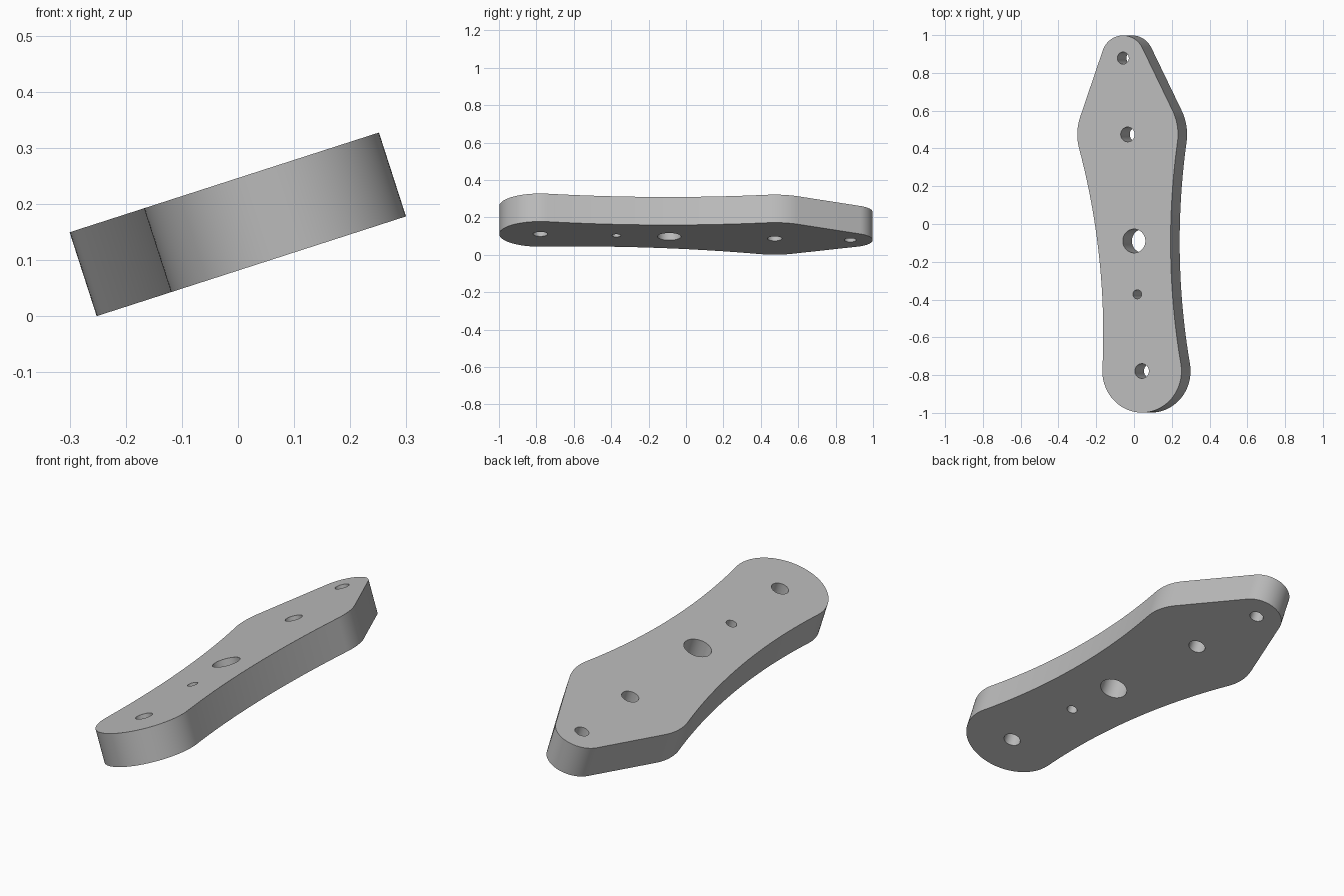
import bpy, bmesh
from math import sin, cos, asin, atan2, sqrt, pi, radians
from mathutils import Matrix

cube = bpy.data.objects.get("Cube")
if cube:
    bpy.data.objects.remove(cube, do_unlink=True)

THICK = 0.157
TILT, TWIST = radians(-17.87), radians(3.62)

# Circles along the plate axis: (position, radius)
tip, bulge, foot = (0.88, 0.12), (0.475, 0.28), (-0.78, 0.22)
holes = [(0.88, 0.032), (0.475, 0.039), (-0.09, 0.063), (-0.373, 0.024), (-0.78, 0.039)]
WAIST_R = 3.66


def arc(cx, cy, r, a0, a1, n):
    return [(cx + r * cos(a0 + (a1 - a0) * i / n),
             cy + r * sin(a0 + (a1 - a0) * i / n)) for i in range(n + 1)]


def half_outline():
    """Right half: tip arc, straight flank, bulge arc, hollow waist, foot arc."""
    flank = asin((bulge[1] - tip[1]) / (tip[0] - bulge[0]))
    # Centre of the waist arc, tangent to the bulge and foot circles
    ra, rb = WAIST_R + bulge[1], WAIST_R + foot[1]
    span = bulge[0] - foot[0]
    a = (span ** 2 + ra ** 2 - rb ** 2) / (2 * span)
    cx, cy = sqrt(ra ** 2 - a ** 2), bulge[0] - a
    low = atan2(cy - bulge[0], cx)
    high = atan2(cy - foot[0], cx)
    pts = arc(0, *tip, pi / 2, flank, 16)
    pts += arc(0, *bulge, flank, low, 12)
    pts += arc(cx, cy, WAIST_R, pi + low, pi + high, 32)[1:-1]
    pts += arc(0, *foot, high, -pi / 2, 28)
    return pts


def add_loop(bm, pts):
    vs = [bm.verts.new((x, y, -THICK / 2)) for x, y in pts]
    return [bm.edges.new((v, vs[i - 1])) for i, v in enumerate(vs)]


# Plate profile with holes, filled and extruded
right = half_outline()
left = [(-x, y) for x, y in reversed(right[1:-1])]
bm = bmesh.new()
edges = add_loop(bm, right + left)
for pos, r in holes:
    edges += add_loop(bm, arc(0, pos, r, 0, 2 * pi, 40)[:-1])
bmesh.ops.triangle_fill(bm, use_beauty=True, use_dissolve=False, edges=edges)
res = bmesh.ops.extrude_face_region(bm, geom=bm.faces[:], use_keep_orig=True)
top = [g for g in res["geom"] if isinstance(g, bmesh.types.BMVert)]
bmesh.ops.translate(bm, verts=top, vec=(0, 0, THICK))
bmesh.ops.recalc_face_normals(bm, faces=bm.faces[:])

# Turn in its own plane, then tilt
bm.transform(Matrix.Translation((0, 0, 0.164)) @ Matrix.Rotation(TILT, 4, "Y")
             @ Matrix.Translation((0.02, 0, 0)) @ Matrix.Rotation(TWIST, 4, "Z"))

mesh = bpy.data.meshes.new("link_plate")
bm.to_mesh(mesh)
bm.free()
plate = bpy.data.objects.new("link_plate", mesh)
bpy.context.collection.objects.link(plate)

# Plain grey
grey = bpy.data.materials.new("plain_grey")
grey.use_nodes = True
colour = (0.5, 0.5, 0.5, 1)
grey.diffuse_color = colour
grey.node_tree.nodes["Principled BSDF"].inputs["Base Color"].default_value = colour
mesh.materials.append(grey)

bpy.context.view_layer.objects.active = plate
plate.select_set(True)
bpy.ops.object.shade_smooth_by_angle(angle=radians(30))
